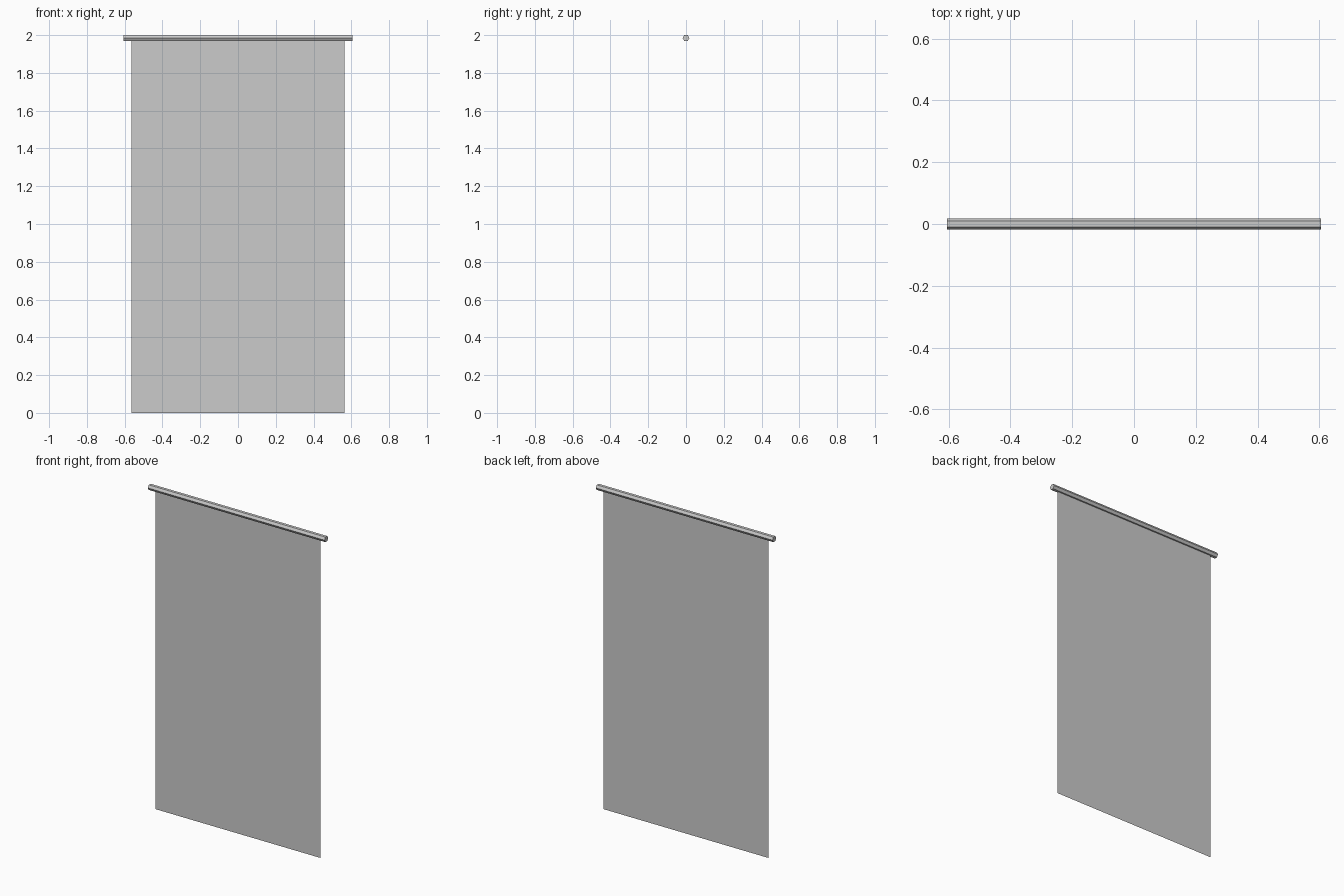
import bpy
import math

if "Cube" in bpy.data.objects:
    bpy.data.objects.remove(bpy.data.objects["Cube"])

ROD_R = 0.018
ROD_Z = 2.0 - ROD_R * math.cos(math.pi / 6)

# six-sided hanging rod along x, flat side up
bpy.ops.mesh.primitive_cylinder_add(vertices=6, radius=ROD_R, depth=1.21,
                                    location=(0, 0, ROD_Z),
                                    rotation=(0, math.pi / 2, 0))
rod = bpy.context.object
rod.name = "hanging_rod"

# thin cloth sheet hanging from the rod
HALF_W, TOP = 0.565, ROD_Z
mesh = bpy.data.meshes.new("cloth_sheet")
mesh.from_pydata([(-HALF_W, 0, 0), (HALF_W, 0, 0), (HALF_W, 0, TOP), (-HALF_W, 0, TOP)],
                 [], [(0, 1, 2, 3)])
sheet = bpy.data.objects.new("cloth_sheet", mesh)
bpy.context.collection.objects.link(sheet)
